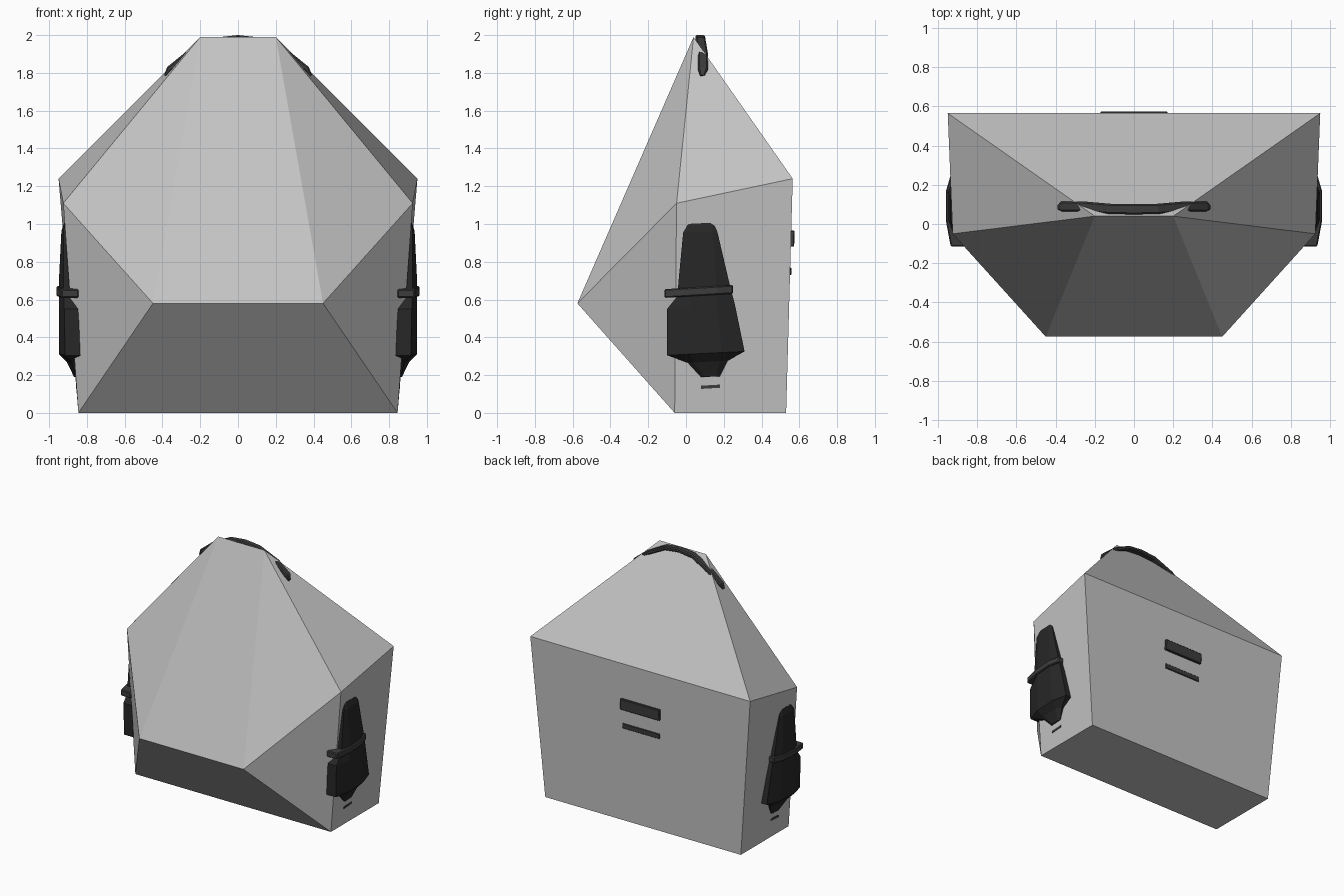
import bpy
from mathutils import Vector

cube = bpy.data.objects.get("Cube")
if cube:
    bpy.data.objects.remove(cube, do_unlink=True)


def material(name, value):
    m = bpy.data.materials.new(name)
    m.use_nodes = True
    colour = (value, value, value, 1)
    m.diffuse_color = colour
    bsdf = m.node_tree.nodes["Principled BSDF"]
    bsdf.inputs["Base Color"].default_value = colour
    bsdf.inputs["Roughness"].default_value = 0.8
    return m


GREY = material("light grey shell", 0.55)
BLACK = material("black pouch", 0.02)
DARK = material("dark grey trim", 0.045)


def make(name, verts, faces, mat):
    mesh = bpy.data.meshes.new(name)
    mesh.from_pydata(verts, [], faces)
    mesh.materials.append(mat)
    obj = bpy.data.objects.new(name, mesh)
    bpy.context.collection.objects.link(obj)
    return obj


def loft(name, rings, mat):
    """Skin a list of equal-length rings and cap both ends."""
    n = len(rings[0])
    verts = [v for ring in rings for v in ring]
    faces = [(r * n + i, r * n + (i + 1) % n, (r + 1) * n + (i + 1) % n, (r + 1) * n + i)
             for r in range(len(rings) - 1) for i in range(n)]
    faces += [tuple(reversed(range(n))), tuple(range(len(verts) - n, len(verts)))]
    obj = make(name, verts, faces, mat)
    fix_normals(obj)
    return obj


def fix_normals(obj):
    import bmesh
    bm = bmesh.new()
    bm.from_mesh(obj.data)
    bmesh.ops.recalc_face_normals(bm, faces=bm.faces)
    bm.to_mesh(obj.data)
    bm.free()


def bevel(obj, width):
    mod = obj.modifiers.new("soft edges", "BEVEL")
    mod.width = width
    mod.segments = 1


# Faceted shell: one half of the corners, mirrored in pairs
corners = [(0.20, 0.04, 1.99),    # 0 crown
           (0.95, 0.565, 1.24),   # 1 back shoulder
           (0.925, -0.05, 1.11),  # 2 side shoulder
           (0.45, -0.575, 0.58),  # 3 front ridge
           (0.845, -0.06, 0),     # 4 bottom front
           (0.845, 0.53, 0)]      # 5 bottom back
verts = corners + [(-x, y, z) for x, y, z in corners]
half_faces = [(0, 3, 2), (3, 4, 2), (0, 2, 1), (2, 4, 5, 1)]
faces = half_faces + [tuple(i + 6 for i in f) for f in half_faces]
for a, b in ((0, 3), (3, 4), (4, 5), (5, 1), (1, 0)):
    faces.append((a, b, b + 6, a + 6))
fix_normals(make("shell", verts, faces, GREY))

# Side pouch sections: z, front y, flat start, flat end, back y, inner x, rim x, outer x
lower = [(0.19, 0.08, 0.10, 0.16, 0.18, 0.85, 0.86, 0.868),
         (0.27, 0.01, 0.04, 0.18, 0.22, 0.84, 0.88, 0.905),
         (0.315, -0.10, 0.02, 0.19, 0.31, 0.835, 0.915, 0.948),
         (0.56, -0.10, 0.02, 0.165, 0.26, 0.845, 0.92, 0.948),
         (0.62, -0.05, 0.02, 0.16, 0.245, 0.86, 0.92, 0.948)]
upper = [(0.55, -0.05, 0.02, 0.165, 0.262, 0.86, 0.92, 0.948),
         (0.70, -0.04, 0.02, 0.16, 0.225, 0.87, 0.925, 0.948),
         (0.96, -0.015, 0.02, 0.14, 0.165, 0.89, 0.925, 0.935),
         (1.005, 0.01, 0.025, 0.13, 0.145, 0.90, 0.915, 0.92)]


def pouch_ring(section, side):
    z, y0, y1, y2, y3, inner, rim, outer = section
    outline = [(inner, y0), (rim, y0), (outer, y1), (outer, y2), (rim, y3), (inner, y3)]
    # the bottom rim rises slightly towards the back
    return [(side * x, y, z + 0.05 * (y - 0.1)) for x, y in outline]


for side, label in ((1, "left"), (-1, "right")):
    loft(label + "_pouch_lower", [pouch_ring(s, side) for s in lower], BLACK)
    loft(label + "_pouch_upper", [pouch_ring(s, side) for s in upper], BLACK)

    # Strap band wrapping the pouch
    band = []
    for x, y in ((0.845, -0.115), (0.935, -0.115), (0.96, 0.02), (0.96, 0.165),
                 (0.935, 0.25), (0.845, 0.25)):
        band.append((side * x, y, 0.643 + 0.06 * (y - 0.07)))
    rings = [[(x, y, z + dz) for x, y, z in band] for dz in (-0.023, 0.023)]
    bevel(loft(label + "_pouch_strap", rings, DARK), 0.006)

    # Small slot below the pouch
    slot = [[(side * x, y, z + 0.06 * (y - 0.13)) for x, z in
             ((0.84, 0.13), (0.858, 0.13), (0.858, 0.147), (0.84, 0.147))]
            for y in (0.08, 0.18)]
    loft(label + "_slot", slot, DARK)

# Carry handle arching behind the crown
arch = [(0, 0.075, 1.985), (0.12, 0.077, 1.972), (0.27, 0.09, 1.897),
        (0.365, 0.09, 1.82), (0.385, 0.087, 1.785)]
path = [Vector((-x, y, z)) for x, y, z in reversed(arch[1:])] + [Vector(p) for p in arch]
rings = []
for i, p in enumerate(path):
    tangent = (path[min(i + 1, len(path) - 1)] - path[max(i - 1, 0)]).normalized()
    across = Vector((0, 1, 0))
    up = tangent.cross(across).normalized()
    if up.z < 0:
        up = -up
    end = i in (0, len(path) - 1)
    w, h = (0.012, 0.007) if end else (0.026, 0.015)
    rings.append([p + across * a * w + up * b * h for a, b in
                  ((-1, -0.5), (-0.7, -1), (0.7, -1), (1, -0.5),
                   (1, 0.5), (0.7, 1), (-0.7, 1), (-1, 0.5))])
loft("carry_handle", rings, DARK)

# Back plates
for name, z0, z1, half, depth in (("back_plate", 0.88, 0.965, 0.17, 0.018),
                                  ("back_bar", 0.73, 0.77, 0.16, 0.007)):
    ring = []
    for z, d in ((z0, -0.02), (z0, depth), (z1, depth), (z1, -0.02)):
        ring.append((0.53 + 0.028 * z + d, z))
    plate = loft(name, [[(x, y, z) for y, z in ring] for x in (-half, half)], DARK)
    bevel(plate, 0.004)
